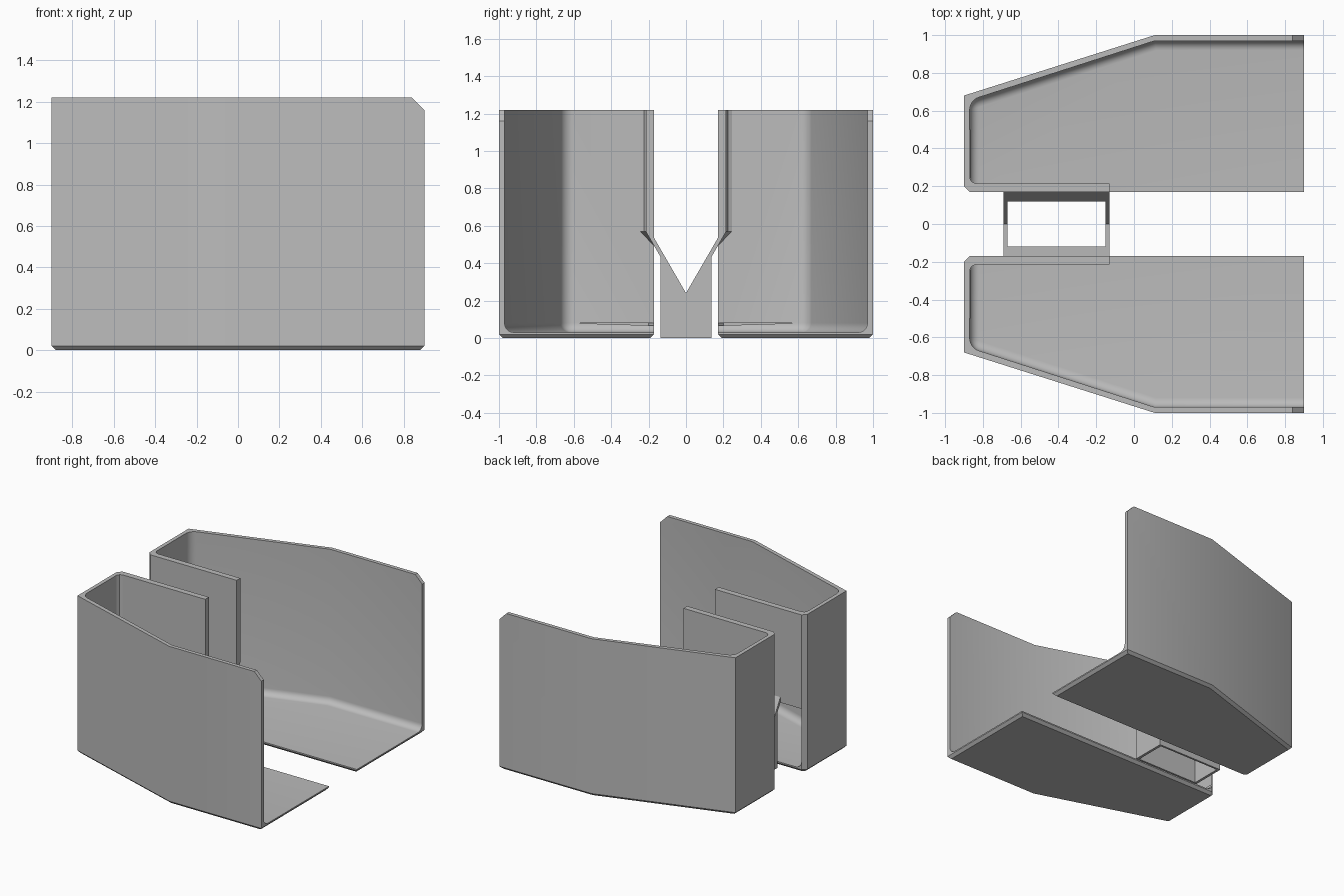
import bpy, bmesh

cube = bpy.data.objects.get("Cube")
if cube:
    bpy.data.objects.remove(cube, do_unlink=True)

grey = bpy.data.materials.new("plain grey")
grey.use_nodes = True
GREY = (0.5, 0.5, 0.5, 1)
grey.diffuse_color = GREY
grey.node_tree.nodes["Principled BSDF"].inputs["Base Color"].default_value = GREY

TOP, FLOOR, SLOPE = 1.22, 0.03, 1.73
WALL_IN, WALL_OUT = 0.215, 0.17      # inner wall faces
INNER_Z = 0.57                       # inner wall lower edge


def prism(points, direction):
    """Extrude a closed polygon along a direction."""
    bm = bmesh.new()
    face = bm.faces.new([bm.verts.new(p) for p in points])
    new = bmesh.ops.extrude_face_region(bm, geom=[face])["geom"]
    bmesh.ops.translate(bm, vec=direction,
                        verts=[v for v in new if isinstance(v, bmesh.types.BMVert)])
    bmesh.ops.recalc_face_normals(bm, faces=bm.faces)
    return bm


def finish(name, bm):
    mesh = bpy.data.meshes.new(name)
    bm.to_mesh(mesh)
    bm.free()
    mesh.materials.append(grey)
    obj = bpy.data.objects.new(name, mesh)
    bpy.context.collection.objects.link(obj)
    return obj


def activate(obj):
    bpy.ops.object.select_all(action='DESELECT')
    obj.select_set(True)
    bpy.context.view_layer.objects.active = obj


def cut(obj, cutter):
    mod = obj.modifiers.new("cut", 'BOOLEAN')
    mod.operation, mod.solver, mod.object = 'DIFFERENCE', 'EXACT', cutter
    activate(obj)
    bpy.ops.object.modifier_apply(modifier=mod.name)
    bpy.data.objects.remove(cutter, do_unlink=True)


def mirror_y(obj):
    mod = obj.modifiers.new("mirror", 'MIRROR')
    mod.use_axis = (False, True, False)
    mod.use_mirror_merge = False


# Tray body: tapered outline with a chamfered bottom rim
outline = [(-0.9, 0.68), (0.11, 1), (0.9, 1), (0.9, WALL_OUT),
           (-0.87, WALL_OUT), (-0.9, 0.2)]
bm = prism([(x, y, 0) for x, y in outline], (0, 0, TOP))
rim = [e for e in bm.edges if all(v.co.z < 0.01 for v in e.verts)]
bmesh.ops.bevel(bm, geom=rim, offset=0.02, segments=1, affect='EDGES')
tray = finish("tray", bm)

# Hollow with rounded floor edges, open at the right end and toward the centre
hollow = [(-0.87, 0.655), (0.11, 0.97), (1.2, 0.97), (1.2, -0.2), (-0.87, -0.2)]
bm = prism([(x, y, FLOOR) for x, y in hollow], (0, 0, 2))


def is_rounded(edge):
    a, b = (v.co for v in edge.verts)
    low = max(a.z, b.z) < 0.1
    at_wall = all(c.x < -0.8 or c.y > 0.9 for c in (a, b))
    upright = abs(a.z - b.z) > 1 and a.x < -0.8 and a.y > 0.5
    return (low and at_wall) or upright


bmesh.ops.bevel(bm, geom=[e for e in bm.edges if is_rounded(e)], offset=0.05,
                segments=6, profile=0.5, affect='EDGES')
cut(tray, finish("hollow_cutter", bm))

# Clipped top corner of the outer wall
corner = [(0.84, 0.5, TOP), (0.96, 0.5, TOP - 0.12), (0.96, 0.5, TOP + 0.1),
          (0.84, 0.5, TOP + 0.1)]
cut(tray, finish("corner_cutter", prism(corner, (0, 1, 0))))
activate(tray)
bpy.ops.object.shade_smooth_by_angle(angle=0.5)
mirror_y(tray)

# Short inner wall with a sloped underside and a filleted back corner
plan = [(-0.87, WALL_OUT), (-0.13, WALL_OUT), (-0.13, WALL_IN), (-0.84, WALL_IN),
        (-0.86, 0.225), (-0.87, 0.245)]
bm = prism([(x, y, 0) for x, y in plan], (0, 0, TOP))
for v in bm.verts:
    if v.co.z < 0.1:
        v.co.z = INNER_Z - SLOPE * max(0, WALL_IN - v.co.y)
mirror_y(finish("inner_wall", bm))

# Central channel: flared sides joining the inner walls
LEFT, RIGHT, IN, OUT, VEE = -0.69, -0.13, 0.12, 0.135, 0.24
under = INNER_Z - SLOPE * WALL_IN
side = [(IN, 0), (OUT, 0), (OUT, under + SLOPE * OUT),
        (WALL_OUT, under + SLOPE * WALL_OUT),
        (WALL_OUT, VEE + SLOPE * WALL_OUT), (IN, VEE + SLOPE * IN)]
mirror_y(finish("channel_side", prism([(LEFT, y, z) for y, z in side],
                                      (RIGHT - LEFT, 0, 0))))

# V-notched end plates of the channel
half = VEE + SLOPE * IN
plate = [(-IN, 0), (IN, 0), (IN, half), (0, VEE), (-IN, half)]
for name, x in (("channel_back_plate", LEFT), ("channel_front_plate", RIGHT - 0.02)):
    finish(name, prism([(x, y, z) for y, z in plate], (0.02, 0, 0)))
